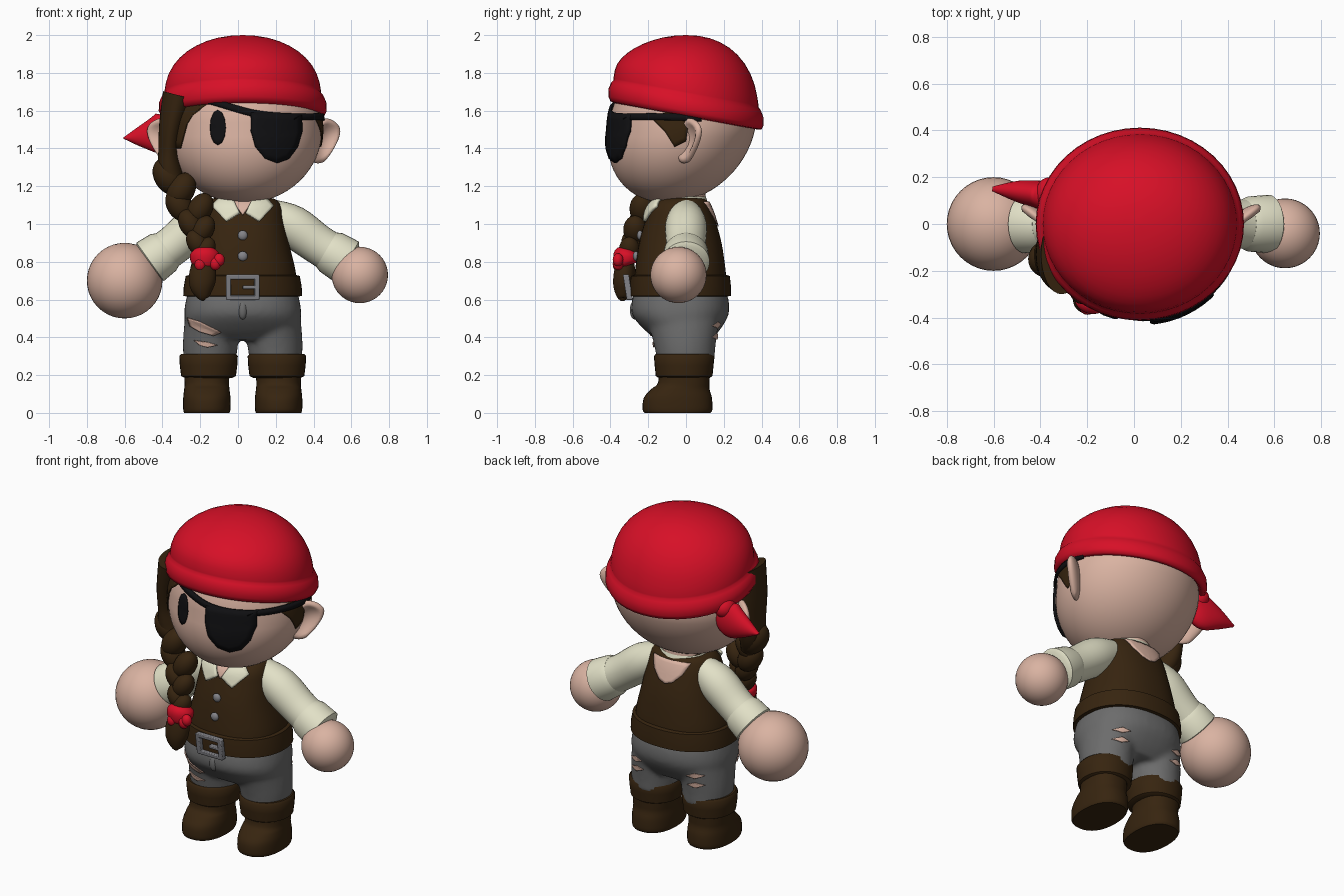
import bpy, bmesh, math
from mathutils import Vector
from mathutils.bvhtree import BVHTree

if "Cube" in bpy.data.objects:
    bpy.data.objects.remove(bpy.data.objects["Cube"])

CX = 0.025  # body centre line


def mat(name, r, g, b):
    m = bpy.data.materials.new(name)
    m.diffuse_color = (r, g, b, 1)
    m.use_nodes = True
    m.node_tree.nodes["Principled BSDF"].inputs["Base Color"].default_value = m.diffuse_color
    return m


SKIN = mat("skin", 0.70, 0.45, 0.36)
RED = mat("red cloth", 0.68, 0.005, 0.02)
BROWN = mat("dark brown", 0.038, 0.018, 0.005)
CREAM = mat("cream cloth", 0.76, 0.75, 0.57)
GREY = mat("grey denim", 0.15, 0.15, 0.15)
METAL = mat("buckle grey", 0.23, 0.23, 0.25)
BLACK = mat("black", 0.005, 0.005, 0.006)


def finish(name, bm, m, angle=50):
    bmesh.ops.recalc_face_normals(bm, faces=bm.faces)
    me = bpy.data.meshes.new(name)
    bm.to_mesh(me)
    bm.free()
    ob = bpy.data.objects.new(name, me)
    bpy.context.collection.objects.link(ob)
    me.materials.append(m)
    bpy.ops.object.select_all(action='DESELECT')
    ob.select_set(True)
    bpy.context.view_layer.objects.active = ob
    bpy.ops.object.shade_smooth_by_angle(angle=math.radians(angle))
    return ob


def catmull(pts, k):
    out = []
    for i in range(len(pts) - 1):
        q = [pts[max(i - 1, 0)], pts[i], pts[i + 1], pts[min(i + 2, len(pts) - 1)]]
        for j in range(k):
            t = j / k
            out.append([0.5 * (2 * b + (c - a) * t + (2 * a - 5 * b + 4 * c - d) * t * t
                               + (3 * b - a - 3 * c + d) * t ** 3) for a, b, c, d in zip(*q)])
    return out + [list(pts[-1])]


def tube(name, pts, m, n=32, k=4, flat=False, power=2.0, bm=None):
    """Loft elliptical sections (x, y, z, radius_a, radius_b) along a path."""
    own = bm is None
    bm = bm or bmesh.new()
    pts = catmull(pts, k) if k > 1 else pts
    rings = []
    for i, p in enumerate(pts):
        a, b = pts[max(i - 1, 0)], pts[min(i + 1, len(pts) - 1)]
        t = Vector((0, 0, 1)) if flat else (Vector(b[:3]) - Vector(a[:3])).normalized()
        u = Vector((0, 1, 0)).cross(t).normalized()
        v = t.cross(u)
        ring = []
        for j in range(n):
            c, s = math.cos(2 * math.pi * j / n), math.sin(2 * math.pi * j / n)
            c = math.copysign(abs(c) ** (2 / power), c)
            s = math.copysign(abs(s) ** (2 / power), s)
            ring.append(bm.verts.new(Vector(p[:3]) + u * c * max(p[3], .002) + v * s * max(p[4], .002)))
        rings.append(ring)
    for r0, r1 in zip(rings, rings[1:]):
        for j in range(n):
            bm.faces.new((r0[j], r0[(j + 1) % n], r1[(j + 1) % n], r1[j]))
    bm.faces.new(rings[0])
    bm.faces.new(rings[-1])
    return finish(name, bm, m) if own else None


def ball(name, c, r, m, shape=None, seg=32):
    bm = bmesh.new()
    bmesh.ops.create_uvsphere(bm, u_segments=seg, v_segments=seg // 2, radius=1)
    for v in bm.verts:
        v.co = shape(v.co) if shape else Vector(v.co[i] * r[i] for i in range(3))
        v.co += Vector(c)
    return finish(name, bm, m, 80)


def surface(ob):
    return BVHTree.FromObject(ob, bpy.context.evaluated_depsgraph_get())


def thicken(ob, t):
    md = ob.modifiers.new("thickness", 'SOLIDIFY')
    md.thickness, md.offset = t, 0
    return ob


def plate(name, outline, tree, side, m, lift=0.005, thick=0.006):
    """Patch projected on a surface; outline is (x, z), or (y, z) for x sides."""
    side = Vector(side)
    dense = [Vector(a).lerp(Vector(b), t / 5) for a, b in zip(outline, outline[1:] + outline[:1])
             for t in range(5)]
    mid = sum(dense, Vector((0, 0))) / len(dense)
    bm = bmesh.new()

    def put(p):
        o = Vector((p.x, 0, p.y)) if side.y else Vector((0, p.x, p.y))
        hit, nor, _, _ = tree.ray_cast(o + side * 2, -side)
        if hit is None:
            hit, nor, _, _ = tree.find_nearest(o + side * 0.2)
        return bm.verts.new(hit + nor * lift)
    rings = [[put(mid.lerp(p, s)) for p in dense] for s in (0.25, 0.5, 0.75, 1)]
    c, n = put(mid), len(dense)
    for j in range(n):
        bm.faces.new((c, rings[0][j], rings[0][(j + 1) % n]))
        for r0, r1 in zip(rings, rings[1:]):
            bm.faces.new((r0[j], r1[j], r1[(j + 1) % n], r0[(j + 1) % n]))
    return thicken(finish(name, bm, m), thick)


FRONT, BACK, RIGHT, LEFT = (0, -1, 0), (0, 1, 0), (1, 0, 0), (-1, 0, 0)


# Head: ellipsoid with the jaw pushed forward
def head_shape(p):
    low = min(max(-p.z / 0.9, 0), 1)
    return Vector((p.x * 0.415, p.y * 0.385 - 0.07 * low, p.z * 0.39))


head = ball("head", (0.03, -0.02, 1.5), None, SKIN, head_shape, 64)
ht = surface(head)
tube("neck", [(CX, -.01, 1.04, .13, .12), (CX, -.01, 1.2, .11, .11)], SKIN, k=1)

# Ears: cupped, with the tip drawn up and out
for sx, nm in ((1, "right_ear"), (-1, "left_ear")):
    def ear_shape(p):
        w, h, t = p.x * .105, p.z * .115, p.y * .035
        if p.y < 0:
            t += 0.05 * max(0, 1 - 1.5 * (p.x ** 2 + p.z ** 2))
        h = h * (1 - .35 * max(p.x, 0)) + .45 * w
        return Vector((sx * (.8 * w - .6 * t), .6 * w + .8 * t, h))
    ball(nm, (0.03 + sx * .425, .015, 1.445), None, SKIN, ear_shape)

# Eye, eye patch and strap
plate("eye", [(-.105 + .041 * math.cos(a * math.pi / 6), 1.51 + .092 * math.sin(a * math.pi / 6))
              for a in range(12)], ht, FRONT, BLACK)
plate("eye_patch", [(.068, 1.585), (.2, 1.583), (.325, 1.575), (.328, 1.49), (.305, 1.41), (.26, 1.35),
                    (.2, 1.327), (.14, 1.35), (.09, 1.41), (.068, 1.49)], ht, FRONT, BLACK, .012, .016)
bm, prev = bmesh.new(), None
for p in catmull([(-.2, -.32, 1.665), (.07, -.38, 1.583), (.3, -.33, 1.57), (.42, -.12, 1.565),
                  (.44, .08, 1.56)], 8):
    pair = []
    for dz in (-.017, .017):
        o = Vector((.03, -.02, 1.5))
        hit, nor, _, _ = ht.ray_cast(o, (Vector(p) + Vector((0, 0, dz)) - o).normalized())
        pair.append(bm.verts.new(hit + (hit - o).normalized() * .012))
    if prev:
        bm.faces.new((prev[0], pair[0], pair[1], prev[1]))
    prev = pair
thicken(finish("patch_strap", bm, BLACK), .014)

# Bandana: rolled brim and dome, tilted up at the front
prof = [(.04, .37), (.0, .41), (.005, .432), (.03, .445), (.075, .442), (.105, .428), (.12, .415), (.13, .415)]
prof += [(.13 + .3 * math.sin(a * math.pi / 20), .412 * math.cos(a * math.pi / 20) ** .95) for a in range(1, 11)]
bm = bmesh.new()
tube("", [(CX, 0, 1.57 + h, r, r * .925) for h, r in prof], RED, 48, 1, True, bm=bm)
for v in bm.verts:
    v.co.z -= .185 * v.co.y * min(1, (2.0 - v.co.z) / .25)
finish("bandana", bm, RED, 60)
tube("bandana_tail", [(-.33, .11, 1.52, .07, .06), (-.40, .125, 1.48, .11, .06), (-.5, .14, 1.465, .065, .045),
                      (-.605, .15, 1.455, .004, .01)], RED)
ball("bandana_knot", (-.36, .13, 1.55), (.06, .07, .06), RED)

# Hair: side lock, hairline, sideburn and braid
tube("side_lock", [(-.31, -.13, 1.68, .09, .17), (-.35, -.13, 1.52, .068, .14), (-.365, -.13, 1.38, .057, .11),
                   (-.36, -.14, 1.27, .065, .09), (-.33, -.16, 1.18, .05, .06)], BROWN)
plate("hairline", [(-.12, 1.665), (-.21, 1.62), (-.265, 1.53), (-.3, 1.4), (-.34, 1.4), (-.36, 1.55),
                   (-.3, 1.67)], ht, FRONT, BROWN)
plate("sideburn", [(-.18, 1.56), (-.11, 1.49), (-.06, 1.41), (.0, 1.44), (.02, 1.58), (-.08, 1.6)],
      ht, RIGHT, BROWN)
lobes = [(-.37, -.15, 1.25), (-.30, -.19, 1.18), (-.31, -.19, 1.10), (-.20, -.23, 1.08),
         (-.25, -.24, 1.00), (-.185, -.27, .97), (-.215, -.285, .90), (-.175, -.30, .865)]
for i, (x, y, z) in enumerate(lobes):
    s, r = (1 if i % 2 else -1), 1 - .045 * i

    def lobe_shape(p):
        a, b = p.x * .075 * r, p.z * .105 * r
        return Vector((.85 * a + s * .5 * b, p.y * .08 * r, .85 * b - s * .5 * a))
    ball("braid_lobe", (x, y, z), None, BROWN, lobe_shape, 24)
tube("braid_tuft", [(-.175, -.315, .84, .04, .04), (-.185, -.325, .75, .07, .055), (-.19, -.33, .67, .065, .055),
                    (-.18, -.335, .61, .03, .03), (-.175, -.335, .6, .005, .005)], BROWN)
tube("braid_ribbon", [(-.175, -.31, .78, .055, .05), (-.175, -.315, .80, .075, .065), (-.175, -.315, .84, .078, .068),
                      (-.175, -.31, .865, .055, .05)], RED)
for x, z in ((-.12, .79), (-.10, .81), (-.2, .785)):
    ball("ribbon_bow", (x, -.36, z), (.03, .028, .035), RED, seg=16)

# Vest, hem band, neckline, collar
vest = tube("vest", [(CX, -.03, .66, .285, .245), (CX, -.03, .75, .28, .24), (CX, -.03, .9, .245, .218),
                     (CX, -.03, 1.02, .222, .185), (CX, -.03, 1.09, .205, .16), (CX, -.02, 1.13, .175, .125),
                     (CX, -.02, 1.14, .12, .08)], BROWN, 48, 4, True, 2.3)
vt = surface(vest)
tube("vest_hem", [(CX, -.03, .615, .29, .24), (CX, -.03, .62, .315, .268), (CX, -.03, .67, .312, .268),
                  (CX, -.03, .725, .302, .262), (CX, -.03, .732, .275, .24)], BROWN, 48, 1, True, 2.2)
plate("back_neckline", [(-.1, 1.115), (.15, 1.115), (.12, 1.05), (.07, 1.0), (.025, .985), (-.02, 1.0),
                        (-.07, 1.05)], vt, BACK, SKIN)
plate("throat", [(-.03, 1.12), (.08, 1.12), (.025, 1.045)], vt, FRONT, SKIN)
for s in (-1, 1):
    plate("collar_wing", [(CX + s * a, z) for a, z in ((.015, 1.055), (.05, 1.12), (.12, 1.125), (.155, 1.09),
                                                       (.085, 1.01))], vt, FRONT, CREAM, .012, .016)
bm = bmesh.new()
tube("", [(CX, -.02, 1.115, .155, .135), (CX, -.02, 1.145, .14, .125), (CX, -.02, 1.135, .12, .11)],
     CREAM, 32, 1, True, bm=bm)
finish("collar_ring", bm, CREAM)

# Buttons and buckle
for z in (.94, .83):
    y = vt.ray_cast(Vector((CX, -2, z)), Vector((0, 1, 0)))[0].y
    ball("button", (CX, y - .005, z), (.026, .016, .026), METAL, seg=16)
bm = bmesh.new()
for x, z, w, h in ((-.075, 0, .014, .065), (.075, 0, .014, .065), (0, .055, .085, .013), (0, -.055, .085, .013),
                   (.04, 0, .04, .01)):
    r = bmesh.ops.create_cube(bm, size=2)
    for v in r['verts']:
        v.co = Vector((CX + x + v.co.x * w, -.308 + v.co.y * .016 - .15 * (z + v.co.z * h), .665 + z + v.co.z * h))
b = finish("belt_buckle", bm, METAL, 30)
bv = b.modifiers.new("soft_edges", 'BEVEL')
bv.width, bv.segments = .005, 2

# Trousers: hips and legs fused together
bm = bmesh.new()
tube("", [(CX, -.03, .67, .28, .23), (CX, -.03, .6, .30, .255), (CX, -.03, .52, .31, .255),
          (CX, -.02, .44, .295, .2), (CX, -.01, .385, .24, .14)], GREY, 40, 4, True, 2.3, bm)
for s in (-1, 1):
    tube("", [(CX + s * .155, -.02, .52, .15, .2), (CX + s * .167, -.01, .42, .147, .175),
              (CX + s * .172, -.005, .34, .145, .16), (CX + s * .175, 0, .26, .135, .15)], GREY, 32, 3, True, 2, bm)
pants = finish("trousers", bm, GREY, 80)
rm = pants.modifiers.new("fuse", 'REMESH')
rm.mode, rm.voxel_size, rm.use_smooth_shade = 'VOXEL', .014, True
sm = pants.modifiers.new("soften", 'SMOOTH')
sm.iterations = 6
pt = surface(pants)
ball("fly", (CX, -.272, .545), (.025, .025, .05), GREY)
plate("rip_thigh_upper", [(-.265, .505), (-.2, .485), (-.09, .43), (-.13, .41), (-.2, .43), (-.25, .46)],
      pt, FRONT, SKIN)
plate("rip_thigh_lower", [(-.23, .385), (-.16, .375), (-.11, .36), (-.16, .348), (-.2, .358)], pt, FRONT, SKIN)
for z in (.46, .40):
    for s in (-1, 1):
        x = CX + s * .2
        plate("rip_back", [(x - .05, z + .01), (x, z + .022), (x + .05, z), (x, z - .012)], pt, BACK, SKIN)

# Boots: foot with shaft, and turned cuff
for s in (-1, 1):
    x = CX + s * .19
    tube("boot", [(x, -.045, 0, .12, .175), (x, -.045, .02, .125, .185), (x, -.043, .08, .125, .18),
                  (x, -.03, .125, .12, .155), (x, -.012, .16, .118, .136), (x, -.008, .25, .122, .136)],
         BROWN, 32, 4, True, 2.3)
    x = CX + s * .181
    tube("boot_cuff", [(x, -.01, .185, .125, .135), (x, -.01, .195, .145, .15), (x, -.01, .25, .152, .156),
                       (x, -.01, .3, .155, .16), (x, -.01, .313, .145, .15)], BROWN, 32, 1, True, 2.1)

# Sleeves, rolled cuffs and round hands
for nm, s, hand, r in (("right", 1, (.645, -.04, .73), .149), ("left", -1, (-.6, 0, .7), .2)):
    e = Vector((.575, .0, .80) if s > 0 else (-.465, .0, .80))
    sh = Vector((CX + s * .14, .0, 1.05))
    L = [sh.lerp(e, t) for t in (0, .3, .65, .98, .74, .8, 1.0, 1.03)]
    L[1].z += .015
    tube(nm + "_sleeve", [(*p, a, a) for p, a in zip(L[:4], (.085, .11, .105, .108))], CREAM)
    tube(nm + "_sleeve_cuff", [(*p, a, a) for p, a in zip(L[4:], (.105, .118, .125, .105))], CREAM, k=1)
    ball(nm + "_hand", hand, (r, r, r), SKIN, seg=40)
